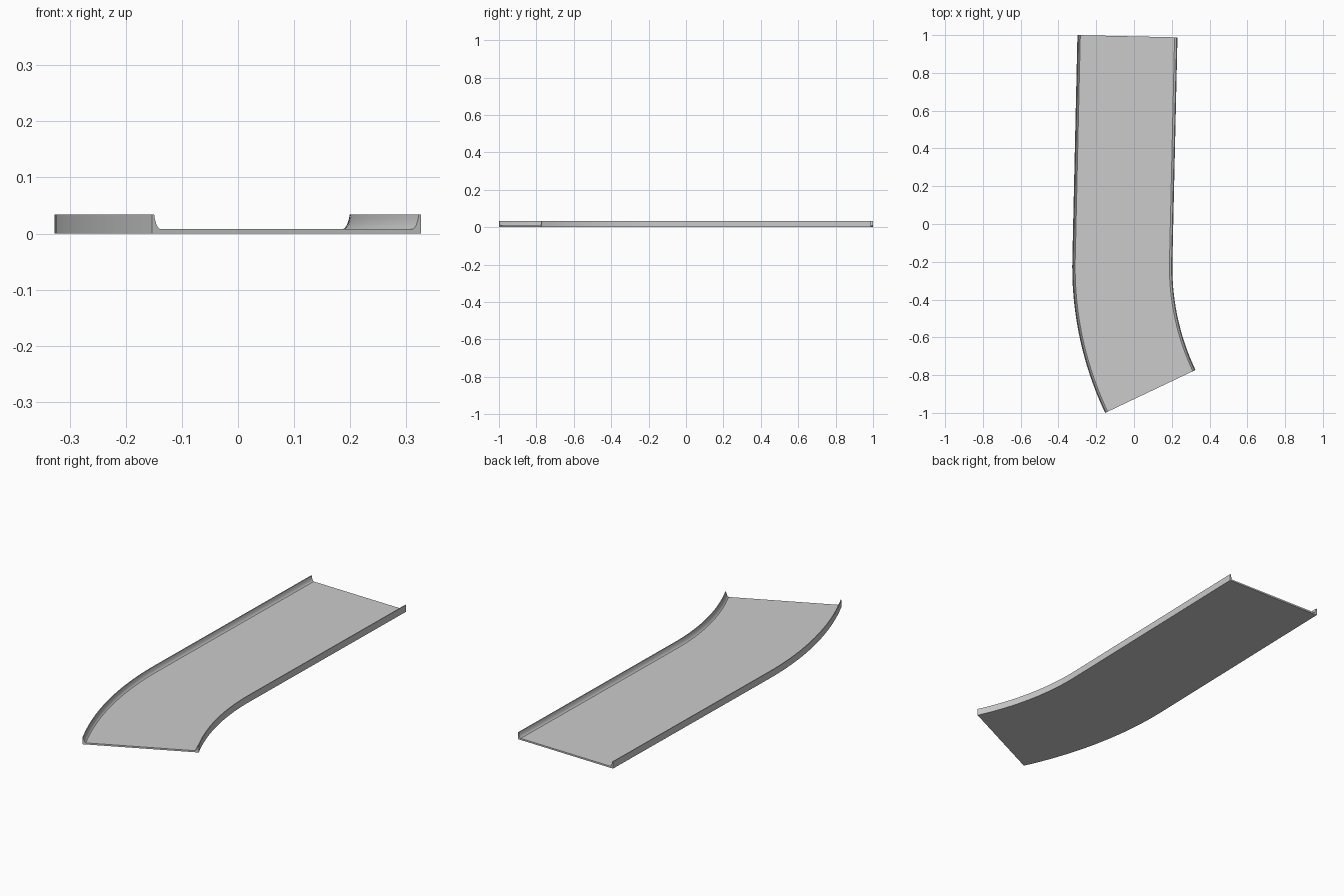
import bpy, bmesh, math

if "Cube" in bpy.data.objects:
    bpy.data.objects.remove(bpy.data.objects["Cube"])

WIDTH, HEIGHT, FLOOR = 0.53, 0.034, 0.008
RADIUS = 1.80                      # outer edge of the bend
CX, CY = RADIUS - 0.327, -0.228    # bend centre
A0, A1 = math.radians(-1.3), math.radians(25.4)
STEPS = 24

# Curb profile: (distance in from outer face, height), sloping down to the floor
curb = [(0, 0), (0, HEIGHT), (0.004, HEIGHT), (0.0055, 0.025),
        (0.0085, 0.016), (0.012, 0.0105), (0.0155, FLOOR)]
profile = curb + [(WIDTH - d, z) for d, z in reversed(curb)]

# Path stations: outer edge point and cross direction
stations = []
for i in range(STEPS + 1):
    a = A0 + (A1 - A0) * i / STEPS
    u = (math.cos(a), math.sin(a))
    stations.append((CX - RADIUS * u[0], CY - RADIUS * u[1], u))
# Straight run up to y = 1
x, y, u = stations[0]
run = (1.0 - y) / u[0]
stations.insert(0, (x - u[1] * run, y + u[0] * run, u))

# Sweep the profile along the path
bm = bmesh.new()
rings = [[bm.verts.new((x + u[0] * d, y + u[1] * d, z)) for d, z in profile]
         for x, y, u in stations]
n = len(profile)
for r, s in zip(rings, rings[1:]):
    for j in range(n):
        k = (j + 1) % n
        bm.faces.new((r[j], r[k], s[k], s[j]))
bm.faces.new(rings[0])
bm.faces.new(rings[-1][::-1])
bmesh.ops.recalc_face_normals(bm, faces=bm.faces)
# Split the concave end caps cleanly
bmesh.ops.triangulate(bm, faces=[f for f in bm.faces if len(f.verts) > 4])

mesh = bpy.data.meshes.new("curved_channel")
bm.to_mesh(mesh)
bm.free()
channel = bpy.data.objects.new("curved_channel", mesh)
bpy.context.collection.objects.link(channel)
bpy.context.view_layer.objects.active = channel
channel.select_set(True)
bpy.ops.object.shade_smooth_by_angle(angle=math.radians(30))
